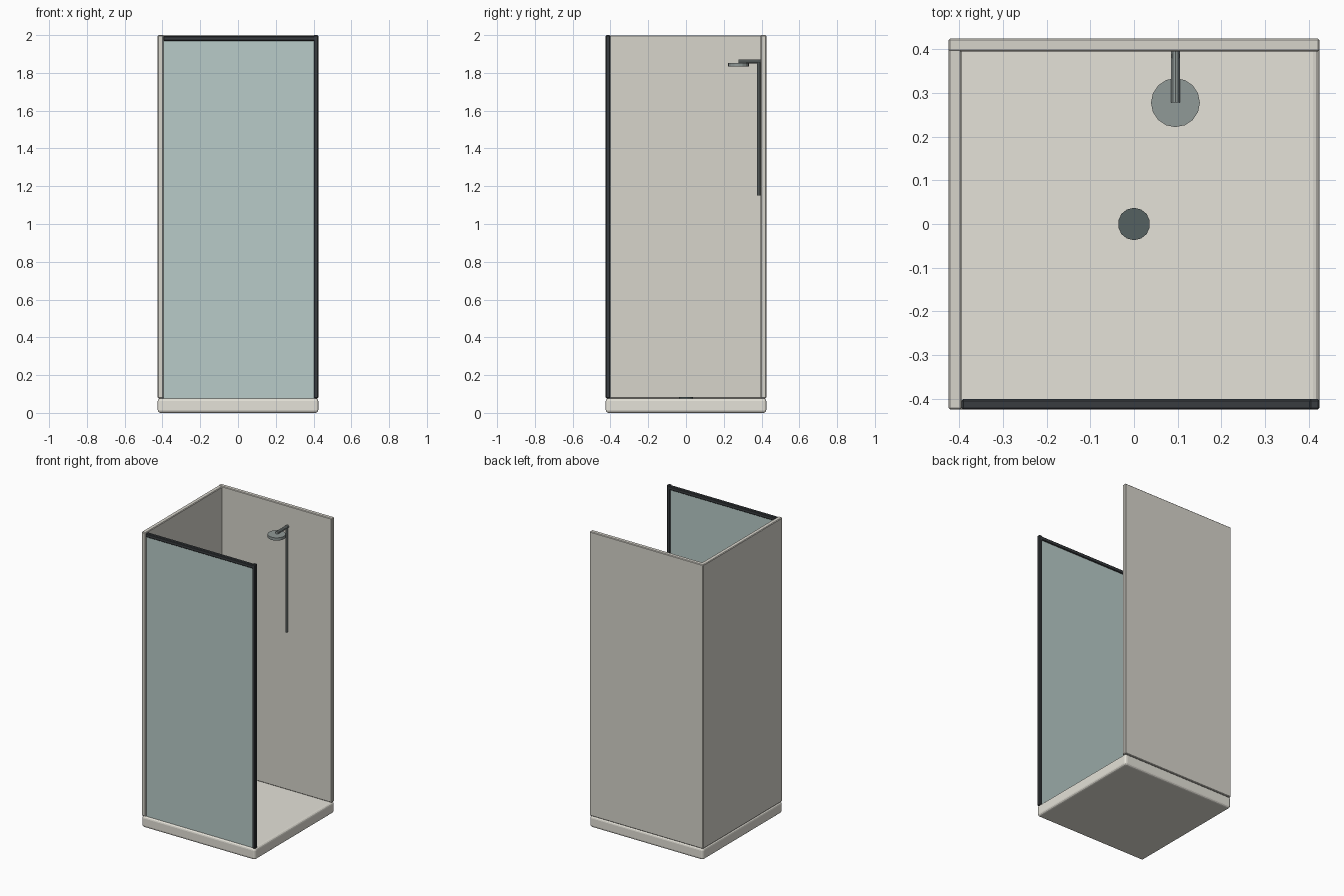
import bpy
from mathutils import Vector

if "Cube" in bpy.data.objects:
    bpy.data.objects.remove(bpy.data.objects["Cube"])


def material(name, rgb, alpha=1.0):
    m = bpy.data.materials.new(name)
    m.diffuse_color = (*rgb, alpha)
    m.use_nodes = True
    m.node_tree.nodes["Principled BSDF"].inputs["Base Color"].default_value = m.diffuse_color
    return m


cream = material("cream", (0.78, 0.76, 0.69))
panel = material("panel", (0.68, 0.66, 0.60))
glass = material("glass", (0.48, 0.60, 0.58))
dark = material("dark_metal", (0.04, 0.045, 0.05))
steel = material("steel", (0.28, 0.32, 0.31))
drain_grey = material("drain_grey", (0.09, 0.12, 0.12))


def finish(ob, name, mat, bevel=0.0, segments=1):
    ob.name = name
    ob.data.materials.append(mat)
    if bevel:
        b = ob.modifiers.new("bevel", 'BEVEL')
        b.width = bevel
        b.segments = segments
    return ob


def box(name, lo, hi, mat, bevel=0.0, segments=1):
    lo, hi = Vector(lo), Vector(hi)
    bpy.ops.mesh.primitive_cube_add(size=1, location=(lo + hi) / 2)
    ob = bpy.context.object
    ob.scale = hi - lo
    bpy.ops.object.transform_apply(location=False, rotation=False, scale=True)
    return finish(ob, name, mat, bevel, segments)


def rod(name, a, b, radius, sides, mat):
    a, b = Vector(a), Vector(b)
    bpy.ops.mesh.primitive_cylinder_add(
        vertices=sides, radius=radius, depth=(b - a).length, location=(a + b) / 2)
    ob = bpy.context.object
    ob.rotation_euler = (b - a).to_track_quat('Z', 'Y').to_euler()
    return finish(ob, name, mat)


H = 0.425   # half width of the cabin
W = 0.395   # inner face of the walls
F = 0.077   # tray top

# Tray and drain
box("shower_tray", (-H, -H, 0), (H, H, F), cream, 0.015, 3)
rod("drain", (0, 0, F - 0.005), (0, 0, F + 0.006), 0.037, 14, drain_grey)

# Solid walls
box("back_wall", (-H, W, F), (H, H, 2.0), panel, 0.004)
box("left_wall", (-H, -H, F), (-W, H - 0.005, 1.998), panel, 0.004)

# Glass front with its frame
box("front_glass", (-W, -0.416, F), (0.405, -0.408, 1.972), glass)
box("top_rail", (-W, -H, 1.97), (H, -0.401, 1.995), dark, 0.004)
box("front_post", (0.402, -H, F), (H, -0.401, 2.0), dark, 0.004)

# Shower pipe, arm and head
PX, PY, HY = 0.095, 0.385, 0.278
rod("riser_pipe", (PX, PY, 1.15), (PX, PY, 1.868), 0.009, 10, steel)
rod("shower_arm", (PX, W, 1.861), (PX, HY, 1.861), 0.0105, 10, steel)
rod("shower_head", (PX, HY, 1.834), (PX, HY, 1.853), 0.056, 16, steel)
